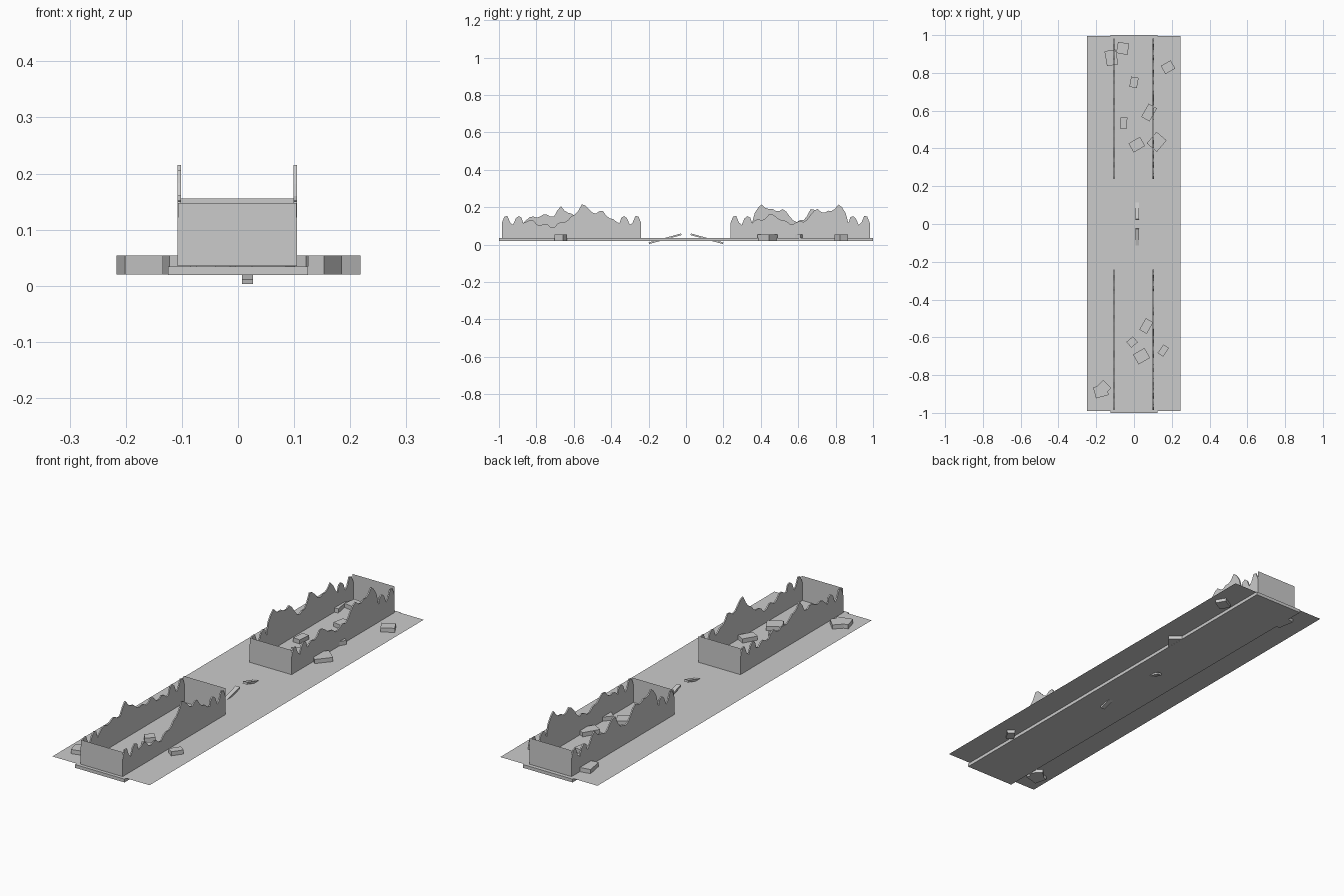
import bpy, bmesh, math
from mathutils import Matrix, Vector

if "Cube" in bpy.data.objects:
    bpy.data.objects.remove(bpy.data.objects["Cube"], do_unlink=True)

grey = bpy.data.materials.new("concrete_grey")
grey.use_nodes = True
tone = (0.6, 0.6, 0.6, 1)
grey.diffuse_color = tone
grey.node_tree.nodes["Principled BSDF"].inputs["Base Color"].default_value = tone

GROUND = 0.035
LENGTH = 0.745          # length of one ruined enclosure


def finish(name, bm):
    mesh = bpy.data.meshes.new(name)
    bm.to_mesh(mesh)
    bm.free()
    mesh.materials.append(grey)
    obj = bpy.data.objects.new(name, mesh)
    bpy.context.collection.objects.link(obj)
    return obj


def box(name, centre, size, turn=0, tilt=0):
    bm = bmesh.new()
    bmesh.ops.create_cube(bm, size=1)
    rot = Matrix.Rotation(math.radians(turn), 4, "Z") @ Matrix.Rotation(tilt, 4, "X")
    place = Matrix.Translation(centre) @ rot @ Matrix.Diagonal((*size, 1))
    bmesh.ops.transform(bm, matrix=place, verts=bm.verts)
    return finish(name, bm)


def sheet(name, corners):
    bm = bmesh.new()
    bm.faces.new([bm.verts.new(c) for c in corners])
    return finish(name, bm)


# Broken stubs shared by both ends of every side wall: (distance, height)
STUB = [(0, .115), (.014, .15), (.03, .153), (.045, .118), (.06, .105),
        (.075, .14), (.09, .152), (.105, .145), (.115, .115)]


def ruined_wall(name, x, start, heights):
    # Evenly spaced crest heights (in centimetres) with a small notch after each
    step = (LENGTH - 0.26) / (len(heights) - 1)
    crest = []
    for i, h in enumerate(heights):
        d = 0.13 + i * step
        crest.append((d, h / 100))
        if i + 1 < len(heights):
            mid = (h + heights[i + 1]) / 200
            crest.append((d + step * 0.5, mid + 0.006 * (-1) ** i))
    outline = STUB + crest + [(LENGTH - d, h) for d, h in reversed(STUB)]
    outline += [(LENGTH, GROUND), (0, GROUND)]
    bm = bmesh.new()
    face = bm.faces.new([bm.verts.new((x - 0.003, start + d, z)) for d, z in outline])
    out = bmesh.ops.extrude_face_region(bm, geom=[face])
    moved = [v for v in out["geom"] if isinstance(v, bmesh.types.BMVert)]
    bmesh.ops.translate(bm, vec=Vector((0.006, 0, 0)), verts=moved)
    bmesh.ops.recalc_face_normals(bm, faces=bm.faces)
    bmesh.ops.triangulate(bm, faces=[f for f in bm.faces if len(f.verts) > 4])
    finish(name, bm)


# Wide ground sheet over a narrower slab
sheet("ground_sheet", [(-.248, -.99, GROUND), (.245, -.99, GROUND),
                       (.245, .995, GROUND), (-.248, .995, GROUND)])
box("base_slab", (0, 0, 0.027), (0.25, 2, 0.015))

# Two ruined enclosures: jagged side walls and plain end walls
ENCLOSURES = {
    "front": (-.985, [12, 13, 10, 11, 9, 12, 13, 16, 21.5, 19, 16.5, 18, 14, 12],
              [13, 15, 15, 16, 15, 20.5, 17, 15, 14, 13, 15, 12, 13, 11]),
    "back": (.238, [13, 13, 16, 15, 13, 11, 12, 12, 16, 19, 17, 18, 21.5, 17],
             [17, 21.5, 19, 18, 19, 15, 12, 13, 19, 17, 14, 15, 18, 13]),
}
for side, (start, left, right) in ENCLOSURES.items():
    ruined_wall(side + "_left_wall", 0.102, start, left)
    ruined_wall(side + "_right_wall", -0.105, start, right)
    for end, y, top in (("near", start, .147), ("far", start + LENGTH, .155)):
        sheet(f"{side}_{end}_end_wall", [(-.107, y, GROUND), (.104, y, GROUND),
                                         (.104, y, top), (-.107, y, top)])

# Rubble blocks: x, y, width, depth, turn
RUBBLE = [(-.06, .93, .06, .06, -10), (-.12, .88, .06, .08, 10),
          (.18, .83, .06, .05, 30), (0, .75, .04, .055, -10),
          (.08, .59, .05, .08, -30), (-.055, .535, .035, .06, -5),
          (.015, .42, .07, .055, 30), (.12, .435, .07, .08, -40),
          (.065, -.54, .045, .07, -30), (-.01, -.625, .045, .04, 40),
          (.04, -.7, .07, .06, 30), (.155, -.67, .035, .055, -35),
          (-.175, -.885, .07, .06, 15), (-.16, -.865, .05, .06, 45)]
for i, (x, y, w, d, turn) in enumerate(RUBBLE):
    box(f"rubble_{i + 1}", (x, y, 0.037), (w, d, 0.034), turn)

# Pair of tilted planks sunk through the middle of the ground
for name, s in (("front_plank", -1), ("back_plank", 1)):
    box(name, (0.017, s * 0.112, 0.031), (0.02, 0.18, 0.009), tilt=-s * 0.27)
